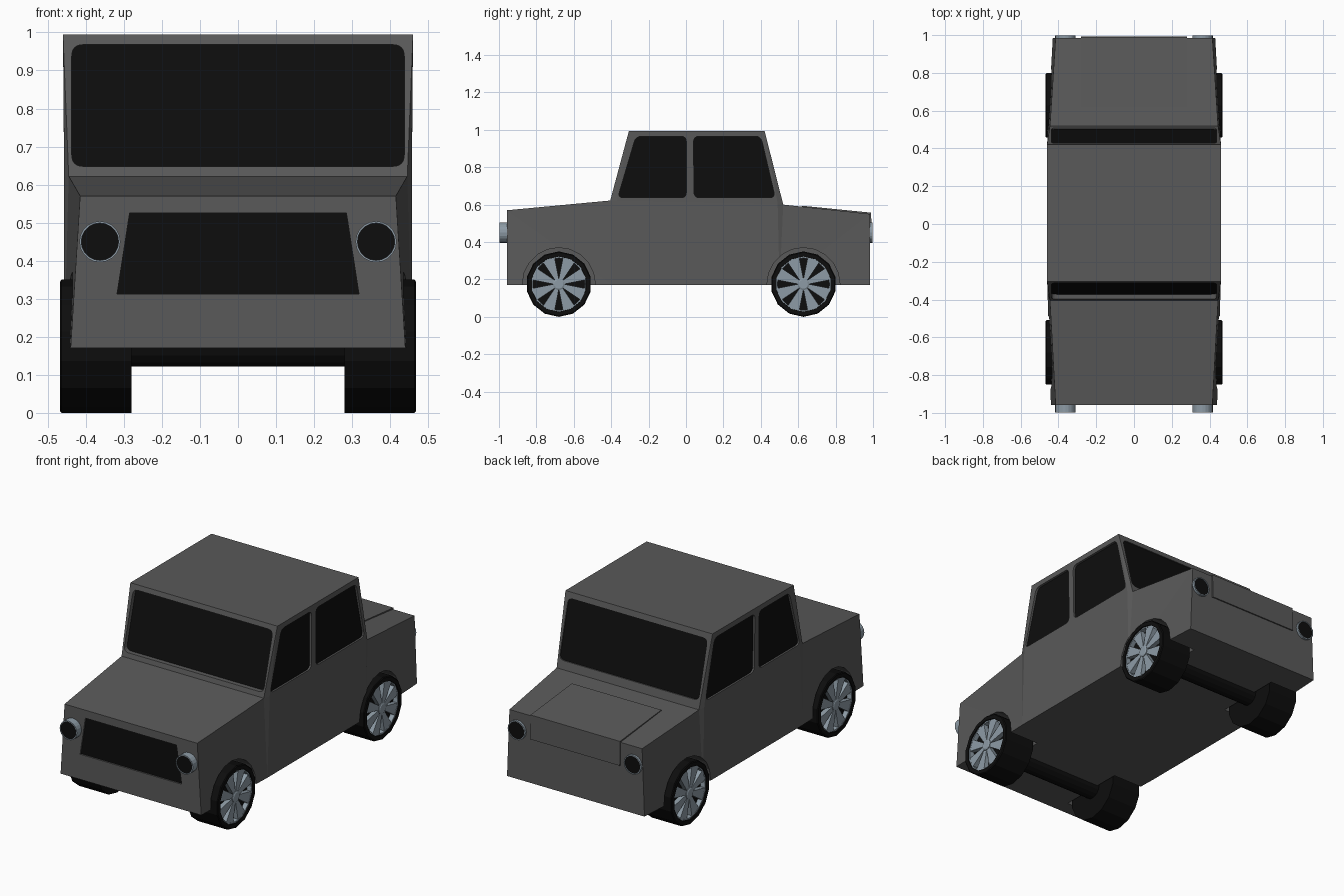
import bpy, bmesh, math
from mathutils import Vector

if "Cube" in bpy.data.objects:
    bpy.data.objects.remove(bpy.data.objects["Cube"])


def material(name, rgb):
    m = bpy.data.materials.new(name)
    m.diffuse_color = (*rgb, 1)
    m.use_nodes = True
    m.node_tree.nodes["Principled BSDF"].inputs["Base Color"].default_value = m.diffuse_color
    return m


GREY = material("body grey", (0.1, 0.1, 0.1))
BLACK = material("black", (0.004, 0.004, 0.004))
STEEL = material("steel", (0.27, 0.33, 0.38))


def build(name, verts, faces, mat):
    bm = bmesh.new()
    vs = [bm.verts.new(v) for v in verts]
    for f in faces:
        bm.faces.new([vs[i] for i in f])
    bmesh.ops.remove_doubles(bm, verts=bm.verts, dist=1e-5)
    bmesh.ops.connect_verts_nonplanar(bm, angle_limit=0.001, faces=bm.faces)
    bmesh.ops.recalc_face_normals(bm, faces=bm.faces)
    me = bpy.data.meshes.new(name)
    bm.to_mesh(me)
    bm.free()
    me.materials.append(mat)
    ob = bpy.data.objects.new(name, me)
    bpy.context.collection.objects.link(ob)
    return ob


def prism(name, outline, place, d0, d1, mat):
    """Extrude a 2D outline between depths d0 and d1; place(u, v, d) gives 3D."""
    n = len(outline)
    verts = [place(u, v, d) for d in (d0, d1) for u, v in outline]
    faces = [list(range(n)), list(range(n, 2 * n))]
    faces += [[i, (i + 1) % n, n + (i + 1) % n, n + i] for i in range(n)]
    return build(name, verts, faces, mat)


def lathe(name, profile, place, sides, mat, closed=False, turn=0.0):
    """Turn (axial, radius) points about an axis; place(a, p, q) gives 3D."""
    n = len(profile)
    verts, faces = [], []
    for k in range(sides):
        t = 2 * math.pi * k / sides + turn
        verts += [place(a, r * math.cos(t), r * math.sin(t)) for a, r in profile]
    for k in range(sides):
        b, c = k * n, (k + 1) % sides * n
        for i in range(n if closed else n - 1):
            j = (i + 1) % n
            faces.append([b + i, b + j, c + j, c + i])
    if not closed:
        faces += [[k * n + e for k in range(sides)] for e in (0, n - 1)]
    return build(name, verts, faces, mat)


def rounded(pts, r):
    out = []
    for i, p in enumerate(pts):
        p = Vector(p)
        a, b = Vector(pts[i - 1]), Vector(pts[(i + 1) % len(pts)])
        s, e = p + (a - p).normalized() * r, p + (b - p).normalized() * r
        for k in range(5):
            t = k / 4
            out.append(tuple(s * (1 - t) ** 2 + p * 2 * t * (1 - t) + e * t * t))
    return out


# Body shell: right-hand points (x, y, z) mirrored to the left
P = [(.44, -.957, .17), (.457, -.39, .17), (.457, .5, .17), (.43, .985, .17),
     (.415, -.957, .57), (.445, -.405, .622), (.445, .52, .6), (.415, .985, .55),
     (.457, -.37, .622), (.457, .49, .605),
     (.46, -.305, .995), (.46, .42, .995)]
N = len(P)
verts = P + [(-x, y, z) for x, y, z in P]
side = [(0, 1, 5, 4), (1, 8, 5), (1, 2, 9, 8), (2, 6, 9), (2, 3, 7, 6),
        (5, 8, 10), (8, 9, 11, 10), (9, 6, 11)]
loop = [0, 4, 5, 10, 11, 6, 7, 3, 2, 1]
faces = [list(f) for f in side] + [[i + N for i in f] for f in side]
for a, b in zip(loop, loop[1:] + loop[:1]):
    faces.append([a, b, b + N, a + N])
body = build("car_body", verts, faces, GREY)
cutters = []


# Recessed panels: pocket in the body plus a thin plate on its floor
def panel(name, outline, place, depth):
    cutters.append(prism(name + "_cutter", outline, place, -0.05, depth, GREY))
    prism(name, outline, place, depth - 0.004, depth + 0.003, BLACK)


panel("windshield", rounded([(-.437, .648), (.437, .648), (.437, .968), (-.437, .968)], .03),
      lambda u, v, d: (u, -.405 + (v - .622) * .268 + d, v), .03)
panel("rear_window", rounded([(-.437, .645), (.437, .645), (.437, .965), (-.437, .965)], .03),
      lambda u, v, d: (u, .52 - (v - .6) * .253 - d, v), .01)
panel("grille", [(-.318, .312), (.318, .312), (.285, .525), (-.285, .525)],
      lambda u, v, d: (u, -.957 + d, v), .012)
for s, label in ((1, "right"), (-1, "left")):
    place = lambda u, v, d, s=s: (s * (.459 - d), u, v)
    front = rounded([(-.365, .637), (.002, .637), (.002, .965), (-.268, .965)], .03)
    rear = rounded([(.043, .637), (.477, .637), (.4, .965), (.04, .965)], .03)
    panel("front_side_window_" + label, front, place, .016)
    panel("rear_side_window_" + label, rear, place, .016)

# Wheels, axles and wheel arches
R, ZC = .175, .175
for yc, end in ((-.68, "front"), (.628, "rear")):
    lathe(end + "_axle", [(-.3, .055), (.3, .055)],
          lambda a, p, q: (a, yc + p, ZC + q), 14, BLACK)
    for s, label in ((1, "right"), (-1, "left")):
        tag = end + "_" + label
        at = lambda a, p, q: (s * a, yc + p, ZC + q)
        cutters.append(lathe("arch_cutter_" + tag, [(.27, .195), (.6, .195)], at, 20, GREY))
        lathe("tyre_" + tag, [(.28, R), (.464, R), (.468, .17), (.468, .148), (.435, .145)],
              at, 14, BLACK, turn=math.pi / 2)
        lathe("rim_ring_" + tag, [(.434, .149), (.462, .149), (.462, .139), (.434, .139)],
              at, 28, STEEL, closed=True, turn=math.pi / 2)
        lathe("hub_" + tag, [(.43, .032), (.464, .032), (.468, .024)], at, 14, STEEL)
        for k in range(8):
            t = math.radians(45 * k + 22.5)
            c, n = math.cos(t), math.sin(t)
            prism(f"spoke_{tag}_{k}", [(.022, -.01), (.143, -.034), (.143, .034), (.022, .01)],
                  lambda u, v, d: at(d, u * c - v * n, u * n + v * c), .434, .461, STEEL)

# Cut the pockets and arches, then drop the cutters
for c in cutters:
    m = body.modifiers.new(c.name, 'BOOLEAN')
    m.operation, m.solver, m.object = 'DIFFERENCE', 'EXACT', c
    c.hide_render = True
bpy.context.view_layer.update()
cut = bpy.data.meshes.new_from_object(body.evaluated_get(bpy.context.evaluated_depsgraph_get()))
body.modifiers.clear()
body.data = cut
cut.materials.clear()
cut.materials.append(GREY)
for p in cut.polygons:
    p.material_index = 0
for c in cutters:
    bpy.data.objects.remove(c)

# Boot lid wrapping over the rear edge
prism("boot_lid", [(.62, .58), (.62, .594), (.99, .557), (.992, .42), (.97, .42), (.97, .54)],
      lambda u, v, d: (d, u, v), -.28, .28, GREY)

# Round lamps with dark lenses
for s, label in ((1, "right"), (-1, "left")):
    for f, base, tip, end in ((-1, .94, .998, "head"), (1, .95, .998, "tail")):
        at = lambda a, p, q: (s * .363 + p, f * a, .45 + q)
        lathe(f"{end}lamp_{label}", [(base, .054), (tip, .054), (tip, .049), (tip - .008, .049)],
              at, 20, STEEL)
        lathe(f"{end}lamp_lens_{label}", [(tip - .01, .049), (tip - .004, .049)], at, 20, BLACK)
